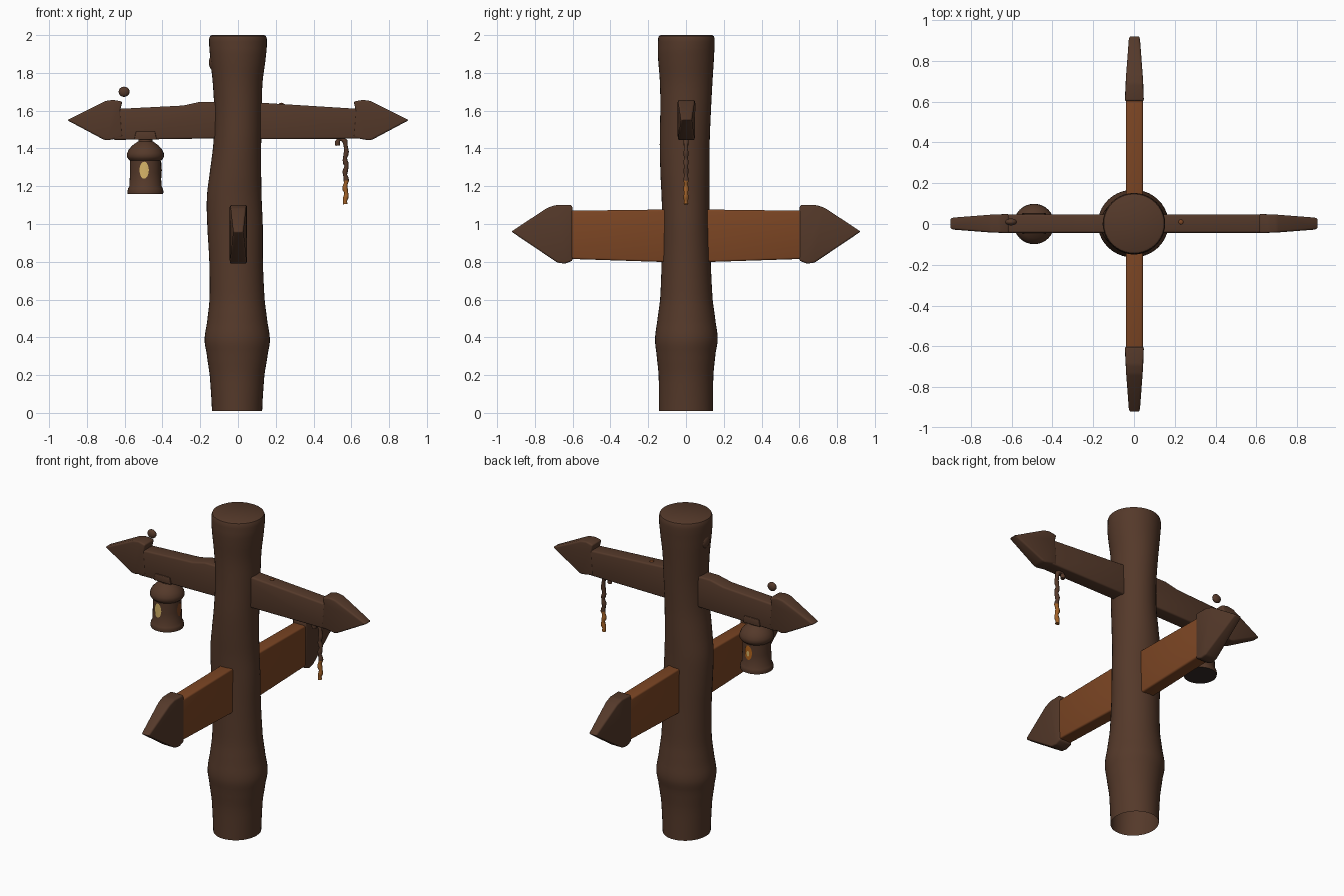
import bpy, bmesh, math
from mathutils import Vector

if "Cube" in bpy.data.objects:
    bpy.data.objects.remove(bpy.data.objects["Cube"])


def material(name, rgb):
    m = bpy.data.materials.new(name)
    m.diffuse_color = (*rgb, 1)
    m.use_nodes = True
    m.node_tree.nodes["Principled BSDF"].inputs["Base Color"].default_value = m.diffuse_color
    return m


DARK = material("dark_bark", (0.09, 0.041, 0.023))
PLANK = material("orange_wood", (0.20, 0.060, 0.017))
CREAM = material("cream_glow", (0.68, 0.46, 0.14))
AMBER = material("amber_glow", (0.45, 0.13, 0.012))
ROPE = material("rope_orange", (0.36, 0.12, 0.02))
SOOT = material("soot_base", (0.035, 0.025, 0.022))


def finish(name, bm, mats, angle=35):
    bmesh.ops.recalc_face_normals(bm, faces=bm.faces)
    me = bpy.data.meshes.new(name)
    bm.to_mesh(me)
    bm.free()
    ob = bpy.data.objects.new(name, me)
    bpy.context.collection.objects.link(ob)
    for m in mats:
        me.materials.append(m)
    bpy.ops.object.select_all(action='DESELECT')
    ob.select_set(True)
    bpy.context.view_layer.objects.active = ob
    bpy.ops.object.shade_smooth_by_angle(angle=math.radians(angle))
    return ob


def loft(name, rows, mats, n=32, cap_top=True, cap_bottom=True):
    """Stack of ellipses: rows are (z, cx, cy, rx, ry)."""
    bm = bmesh.new()
    rings = []
    for z, cx, cy, rx, ry in rows:
        rings.append([bm.verts.new((cx + rx * math.cos(i * math.tau / n),
                                    cy + ry * math.sin(i * math.tau / n), z)) for i in range(n)])
    for a, b in zip(rings, rings[1:]):
        for i in range(n):
            j = (i + 1) % n
            bm.faces.new((a[i], a[j], b[j], b[i]))
    if cap_top:
        bm.faces.new(rings[-1])
    if cap_bottom:
        f = bm.faces.new(rings[0][::-1])
        f.material_index = len(mats) - 1
    return finish(name, bm, mats)


def smooth_rows(keys, step=4):
    """Catmull-Rom interpolation between the key rows."""
    out = []
    for i in range(len(keys) - 1):
        p = [Vector(keys[max(0, min(len(keys) - 1, i + k))]) for k in (-1, 0, 1, 2)]
        for s in range(step):
            t = s / step
            v = 0.5 * (2 * p[1] + (p[2] - p[0]) * t + (2 * p[0] - 5 * p[1] + 4 * p[2] - p[3]) * t * t
                       + (3 * p[1] - p[0] - 3 * p[2] + p[3]) * t ** 3)
            # height stays linear
            v[0] = p[1][0] + (p[2][0] - p[1][0]) * t
            out.append(tuple(v))
    return out + [keys[-1]]


# Post: gnarled trunk, open underneath
post = [(0.01, -.005, 0, .133, .143), (0.20, -.005, 0, .145, .145), (0.32, -.004, 0, .163, .157),
        (0.39, -.004, .002, .173, .166), (0.48, -.004, .002, .160, .155), (0.60, -.005, .002, .146, .139),
        (0.80, -.010, .001, .142, .130), (1.00, -.016, 0, .147, .126), (1.14, -.020, -.002, .145, .127),
        (1.26, -.014, -.005, .137, .130), (1.42, -.004, -.007, .127, .132), (1.60, 0, -.002, .126, .134),
        (1.75, -.002, .001, .132, .139), (1.90, 0, 0, .149, .149), (1.965, 0, .002, .153, .150)]
rows = smooth_rows(post) + [(1.985, 0, .002, .152, .149), (1.995, 0, .002, .148, .145), (2.0, 0, .002, .139, .136)]
loft("post", rows, [DARK], 40, cap_bottom=False)


def ball(name, center, radii, mat):
    bm = bmesh.new()
    bmesh.ops.create_uvsphere(bm, u_segments=16, v_segments=10, radius=1)
    for v in bm.verts:
        v.co = Vector([c + r * k for c, r, k in zip(center, radii, v.co)])
    finish(name, bm, [mat], 60)


# Knot on the post and loose pebble above the upper board
ball("post_knot", (-.128, 0, 1.855), (.026, .04, .045), DARK)
ball("floating_pebble", (-.603, .01, 1.70), (.029, .017, .027), DARK)


def slab(name, outline, half, mat, axis, sign, tip=None, bevel=0.01):
    """Extrude a (distance, height) outline sideways; heads thin towards the tip."""
    bm = bmesh.new()
    sides = []
    for s in (-1, 1):
        ring = []
        for u, z in outline:
            h = half
            if tip and u > tip[0]:
                h = half + (tip[2] - half) * (u - tip[0]) / (tip[1] - tip[0])
            w = s * h + .002
            ring.append(bm.verts.new((sign * u, w, z) if axis == 'x' else (w, sign * u, z)))
        sides.append(ring)
    a, b = sides
    n = len(outline)
    bm.faces.new(a)
    bm.faces.new(b[::-1])
    for i in range(n):
        j = (i + 1) % n
        bm.faces.new((a[i], b[i], b[j], a[j]))
    bmesh.ops.recalc_face_normals(bm, faces=bm.faces)
    bmesh.ops.bevel(bm, geom=bm.edges[:], offset=bevel, segments=3, profile=0.5, affect='EDGES')
    finish(name, bm, [mat], 40)


# Upper sign board: two arms with arrowheads along x
upper_head = [(.61, 1.458), (.69, 1.443), (.71, 1.446), (.905, 1.55), (.70, 1.652), (.66, 1.657),
              (.612, 1.648), (.622, 1.61)]
upper_arms = {1: [(0, 1.448), (.66, 1.452), (.66, 1.608), (.12, 1.642), (0, 1.645)],
              -1: [(0, 1.455), (.66, 1.445), (.66, 1.608), (.29, 1.627), (.20, 1.647), (0, 1.647)]}
for sign, side in ((1, "right"), (-1, "left")):
    slab("upper_board_" + side, upper_arms[sign], .045, DARK, 'x', sign)
    slab("upper_arrowhead_" + side, upper_head, .047, DARK, 'x', sign, (.66, .905, .028))

# Lower sign board: two arms with dark arrowheads along y
lower_head = [(.60, .806), (.64, .79), (.68, .795), (.925, .96), (.735, 1.085), (.69, 1.10), (.602, 1.10)]
for sign, side in ((1, "back"), (-1, "front")):
    slab("lower_board_" + side, [(0, .795), (.64, .816), (.64, 1.07), (0, 1.078)], .042, PLANK, 'y', sign)
    slab("lower_arrowhead_" + side, lower_head, .046, DARK, 'y', sign, (.66, .925, .026))

# Nail speck on top of the upper board
ball("nail", (.23, .01, 1.636), (.012, .012, .006), PLANK)

# Lantern
LX = -.49
profile = [(1.16, .094), (1.175, .095), (1.188, .092), (1.20, .085), (1.27, .082), (1.335, .081), (1.345, .092),
           (1.358, .099), (1.375, .097), (1.395, .088), (1.415, .070), (1.43, .050), (1.438, .038), (1.46, .034)]
loft("lantern", [(z, LX, 0, r, r) for z, r in profile], [DARK, SOOT], 32)
slab("lantern_mount", [(.43, 1.447), (.55, 1.447), (.54, 1.49), (.44, 1.49)], .051, DARK, 'x', -1, bevel=.004)


def window(name, angle, width, height, z0, mat, r=.0865):
    """Oval plate wrapped on the lantern wall."""
    bm = bmesh.new()
    n = 20

    def point(k, i):
        t = i * math.tau / n
        a = angle + k * width / 2 / r * math.cos(t)
        return bm.verts.new((LX + r * math.cos(a), r * math.sin(a), z0 + k * height / 2 * math.sin(t)))
    outer, inner = [[point(k, i) for i in range(n)] for k in (1, .5)]
    mid = point(0, 0)
    for i in range(n):
        j = (i + 1) % n
        bm.faces.new((outer[i], outer[j], inner[j], inner[i]))
        bm.faces.new((inner[i], inner[j], mid))
    finish(name, bm, [mat])


window("front_window", -math.pi / 2 - .08, .05, .09, 1.285, CREAM)
window("side_window", 0, .045, .085, 1.285, PLANK)
window("back_window", math.pi / 2, .05, .09, 1.285, AMBER)
window("back_window_flame", math.pi / 2, .018, .035, 1.28, CREAM, .088)


def tube(name, path, radius, mats, split=None, n=10):
    """Tube around a path in the xz plane; faces below split get the second colour."""
    bm = bmesh.new()
    rings = []
    for k, (x, z) in enumerate(path):
        p, q = path[max(0, k - 1)], path[min(len(path) - 1, k + 1)]
        d = Vector((q[0] - p[0], 0, q[1] - p[1])).normalized()
        side = Vector((d.z, 0, -d.x))
        r = radius * (1 + .18 * math.sin(k * 2.1))
        rings.append([bm.verts.new(Vector((x, 0, z)) + r * (side * math.cos(i * math.tau / n)
                      + Vector((0, 1, 0)) * math.sin(i * math.tau / n))) for i in range(n)])
    for a, b in zip(rings, rings[1:]):
        for i in range(n):
            j = (i + 1) % n
            f = bm.faces.new((a[i], a[j], b[j], b[i]))
            if split and f.calc_center_median().z < split:
                f.material_index = 1
    bm.faces.new(rings[0])
    bm.faces.new(rings[-1]).material_index = len(mats) - 1
    finish(name, bm, mats, 50)


# Rope: short loop under the board, then a hanging strand with a frayed orange end
loop = [(.528, 1.415), (.526, 1.432), (.535, 1.448), (.552, 1.450), (.566, 1.438), (.570, 1.415)]
strand = [(.570 + .004 * math.sin(k * 1.3), 1.40 - .0155 * k) for k in range(1, 20)]
tube("hanging_rope", loop + strand, .0125, [DARK, ROPE], 1.235)
